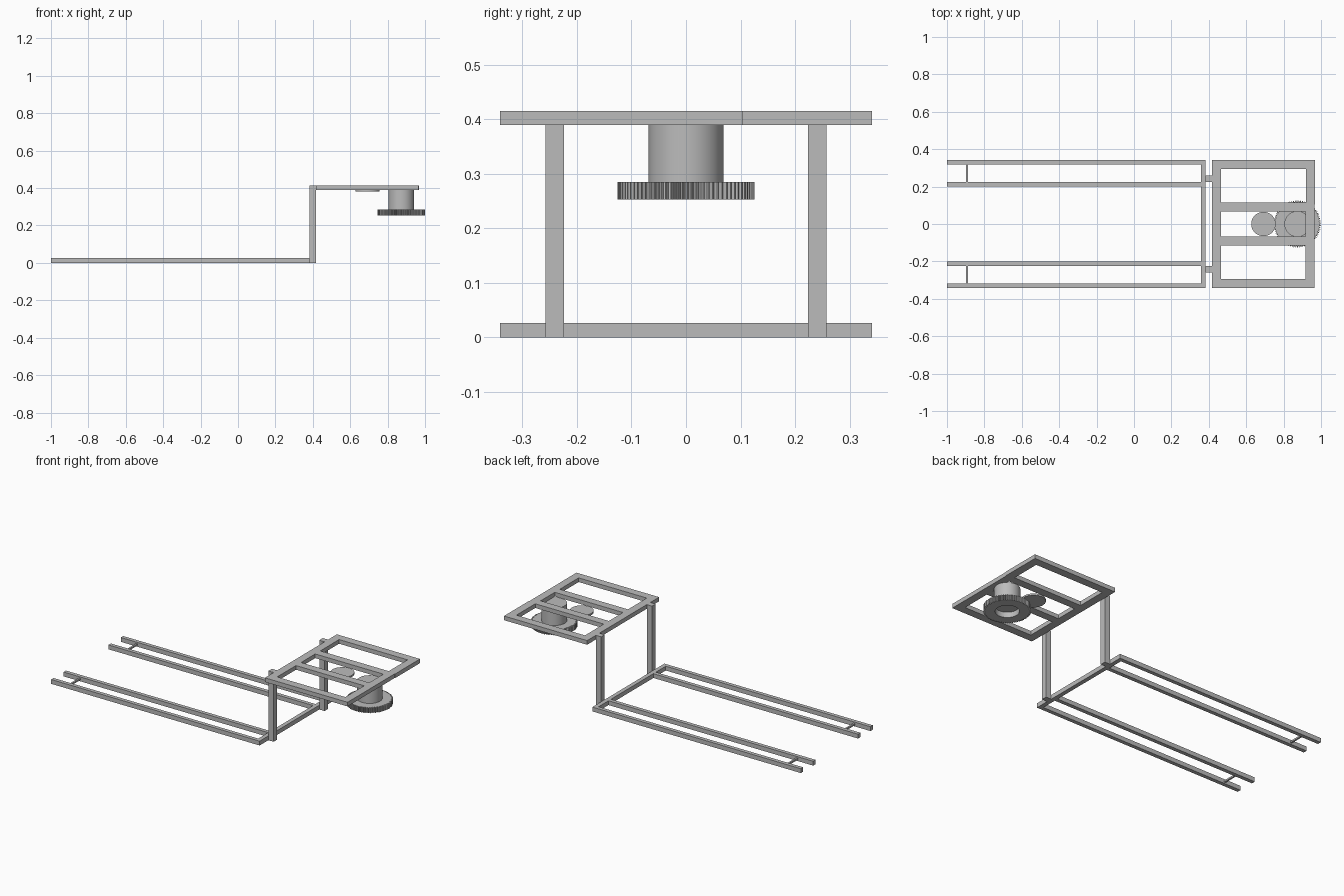
import bpy
import bmesh
from math import cos, sin, pi

default = bpy.data.objects.get("Cube")
if default:
    bpy.data.objects.remove(default, do_unlink=True)

grey = bpy.data.materials.new("plain grey")
grey.use_nodes = True
colour = (0.5, 0.5, 0.5, 1)
grey.diffuse_color = colour
grey.node_tree.nodes["Principled BSDF"].inputs["Base Color"].default_value = colour


def finish(name, bm):
    bmesh.ops.recalc_face_normals(bm, faces=bm.faces)
    mesh = bpy.data.meshes.new(name)
    bm.to_mesh(mesh)
    bm.free()
    mesh.materials.append(grey)
    obj = bpy.data.objects.new(name, mesh)
    bpy.context.collection.objects.link(obj)
    return obj


def box(name, x, y, z):
    """Box from (min, max) ranges."""
    bm = bmesh.new()
    bmesh.ops.create_cube(bm, size=1)
    for v in bm.verts:
        v.co = [(a + b) / 2 + c * (b - a) for (a, b), c in zip((x, y, z), v.co)]
    return finish(name, bm)


def mirrored_box(name, x, y, z):
    box(name + "_left", x, y, z)
    box(name + "_right", x, (-y[1], -y[0]), z)


def cylinder(name, x, radius, z):
    bm = bmesh.new()
    bmesh.ops.create_cone(bm, cap_ends=True, segments=48, radius1=radius,
                          radius2=radius, depth=z[1] - z[0])
    bmesh.ops.translate(bm, verts=bm.verts, vec=(x, 0, sum(z) / 2))
    obj = finish(name, bm)
    bpy.ops.object.select_all(action='DESELECT')
    obj.select_set(True)
    bpy.context.view_layer.objects.active = obj
    bpy.ops.object.shade_smooth_by_angle()


def ring_gear(name, x, inner, root, tip, teeth, z):
    """Toothed ring with an open bore."""
    bm = bmesh.new()
    rings = []
    count = teeth * 4
    for height in z:
        for bore in (False, True):
            ring = []
            for i in range(count):
                a = 2 * pi * i / count
                r = inner if bore else (tip if i % 4 < 2 else root)
                ring.append(bm.verts.new((x + r * cos(a), r * sin(a), height)))
            rings.append(ring)
    low_out, low_in, top_out, top_in = rings
    for a, b in ((low_out, low_in), (low_in, top_in),
                 (top_in, top_out), (top_out, low_out)):
        for i in range(count):
            j = (i + 1) % count
            bm.faces.new((a[i], a[j], b[j], b[i]))
    return finish(name, bm)


# Floor rails, rear crossbar and thin tie rods
FLOOR = (0, 0.026)
mirrored_box("outer_rail", (-1, 0.357), (0.318, 0.341), FLOOR)
mirrored_box("inner_rail", (-1, 0.357), (0.201, 0.224), FLOOR)
box("floor_crossbar", (0.357, 0.382), (-0.341, 0.341), FLOOR)
mirrored_box("tie_rod", (-0.898, -0.888), (0.224, 0.318), (0.008, 0.018))

# Uprights
mirrored_box("upright", (0.382, 0.417), (0.224, 0.258), (0, 0.415))

# Raised frame
DECK = (0.39, 0.415)
box("frame_inner_bar", (0.417, 0.465), (-0.341, 0.341), DECK)
box("frame_outer_bar", (0.917, 0.965), (-0.341, 0.103), DECK)
box("frame_outer_bar_end", (0.919, 0.968), (0.103, 0.341), DECK)
mirrored_box("frame_side_bar", (0.465, 0.919), (0.293, 0.341), DECK)
mirrored_box("frame_middle_bar", (0.465, 0.919), (0.067, 0.115), DECK)

# Motor, drive gear and small disc under the frame
cylinder("motor", 0.873, 0.069, (0.285, 0.39))
ring_gear("drive_gear", 0.873, 0.064, 0.118, 0.126, 80, (0.253, 0.285))
cylinder("small_disc", 0.692, 0.065, (0.382, 0.392))
